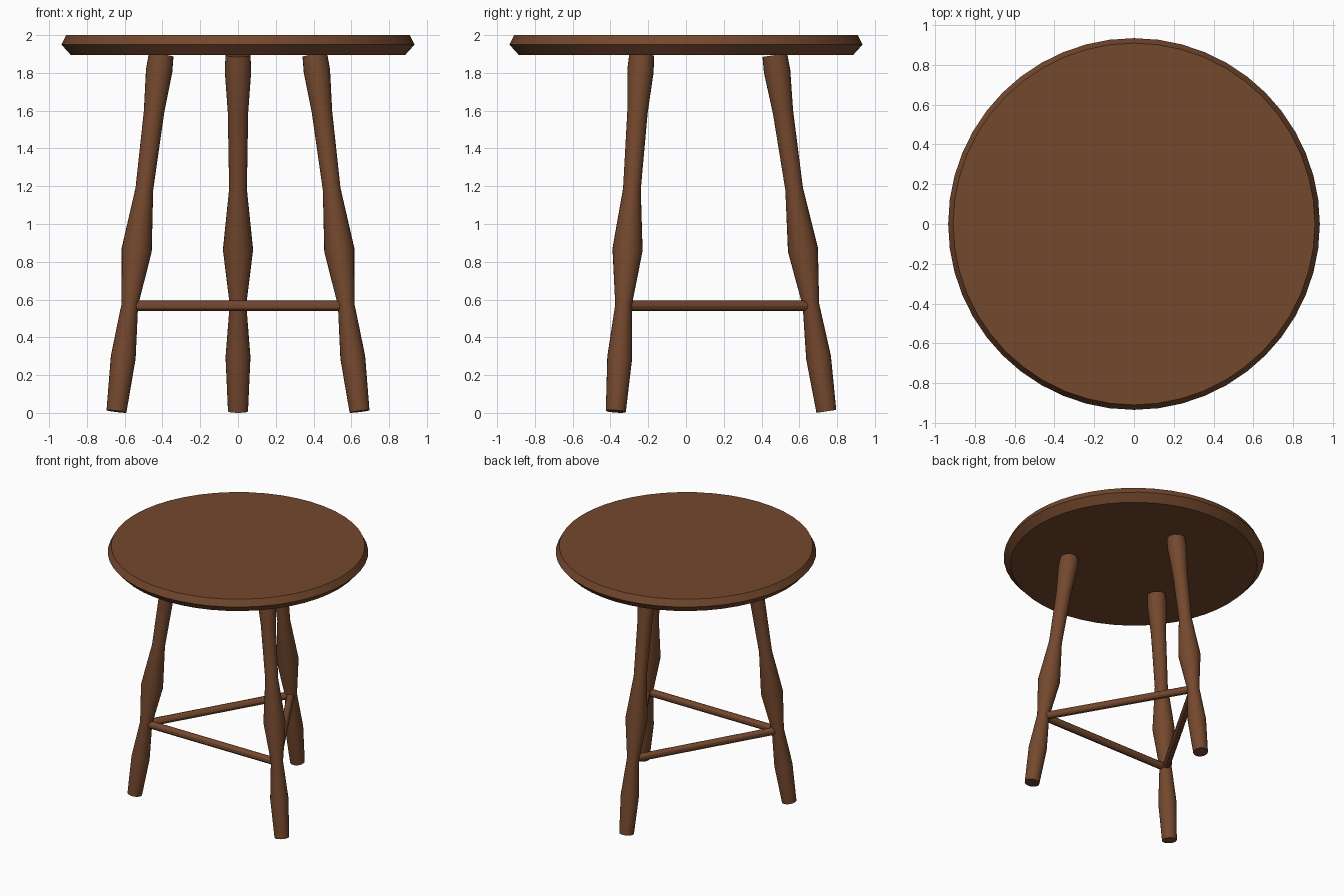
import bpy, bmesh, math
from mathutils import Vector

cube = bpy.data.objects.get("Cube")
if cube:
    bpy.data.objects.remove(cube)

wood = bpy.data.materials.new("brown_wood")
wood.use_nodes = True
colour = (0.175, 0.065, 0.027, 1)
wood.diffuse_color = colour
wood.node_tree.nodes["Principled BSDF"].inputs["Base Color"].default_value = colour


def turned(name, profile, start, end, sides):
    """Lathe a (height, radius) profile along the axis from start to end, with capped ends."""
    axis = Vector(end) - Vector(start)
    turn = Vector((0, 0, 1)).rotation_difference(axis)
    bm = bmesh.new()
    rings = []
    for height, radius in profile:
        ring = []
        for i in range(sides):
            a = math.tau * i / sides
            point = Vector((radius * math.cos(a), radius * math.sin(a), height))
            ring.append(bm.verts.new(Vector(start) + turn @ point))
        rings.append(ring)
    for low, high in zip(rings, rings[1:]):
        for i in range(sides):
            j = (i + 1) % sides
            bm.faces.new((low[i], low[j], high[j], high[i]))
    bm.faces.new(rings[0][::-1])
    bm.faces.new(rings[-1])
    mesh = bpy.data.meshes.new(name)
    bm.to_mesh(mesh)
    bm.free()
    mesh.materials.append(wood)
    obj = bpy.data.objects.new(name, mesh)
    bpy.context.collection.objects.link(obj)
    bpy.ops.object.select_all(action="DESELECT")
    obj.select_set(True)
    bpy.context.view_layer.objects.active = obj
    bpy.ops.object.shade_smooth_by_angle(angle=math.radians(30))
    return obj


# Round seat with a bevelled rim
turned("seat", [(0, 0.885), (0.055, 0.935), (0.105, 0.91)], (0, 0, 1.895), (0, 0, 2), 48)

# Three splayed, turned legs
FOOT_R, TOP_R, FOOT_Z, TOP_Z = 0.743, 0.47, 0.008, 1.894
LENGTH = math.hypot(FOOT_R - TOP_R, TOP_Z - FOOT_Z)
leg_profile = [(0, 0.053), (0.29, 0.066), (0.57, 0.044), (0.865, 0.08),
               (1.19, 0.047), (1.6, 0.054), (1.82, 0.07), (LENGTH, 0.066)]
angles = {"back": 90, "front_right": 210, "front_left": 330}


def on_leg(angle, z):
    """Point on a leg's axis at height z."""
    r = FOOT_R + (TOP_R - FOOT_R) * (z - FOOT_Z) / (TOP_Z - FOOT_Z)
    a = math.radians(angle)
    return Vector((r * math.cos(a), r * math.sin(a), z))


for side, angle in angles.items():
    turned(side + "_leg", leg_profile, on_leg(angle, FOOT_Z), on_leg(angle, TOP_Z), 24)

# Triangle of stretchers joining the legs
names = list(angles)
for i, name in enumerate(names):
    other = names[(i + 1) % 3]
    a, b = on_leg(angles[name], 0.567), on_leg(angles[other], 0.567)
    turned(f"{name}_to_{other}_stretcher", [(0, 0.028), ((b - a).length, 0.028)], a, b, 12)
